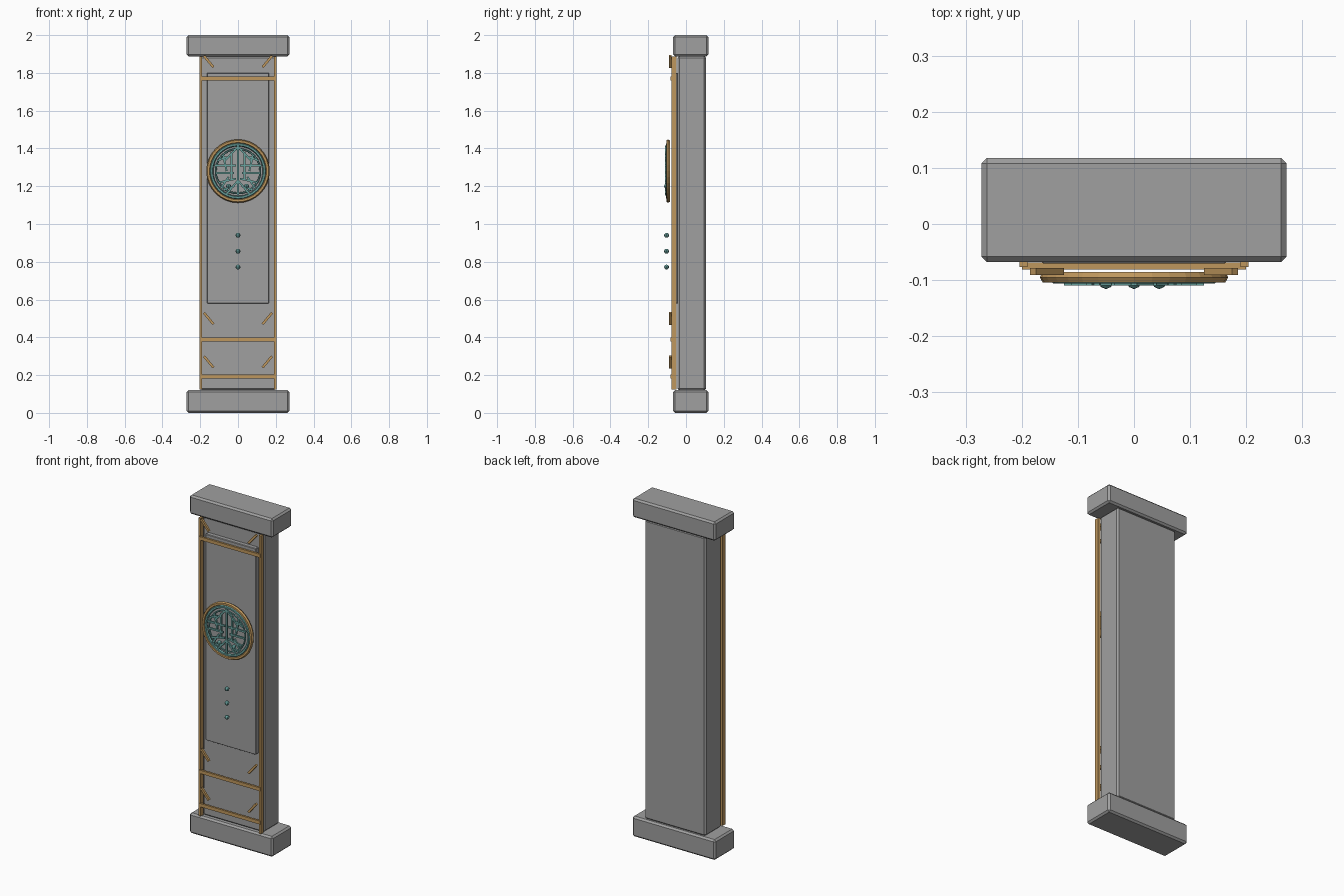
import bpy, math
from mathutils import Vector

if "Cube" in bpy.data.objects:
    bpy.data.objects.remove(bpy.data.objects["Cube"])


def material(name, rgb):
    m = bpy.data.materials.new(name)
    m.diffuse_color = (*rgb, 1)
    m.use_nodes = True
    m.node_tree.nodes["Principled BSDF"].inputs["Base Color"].default_value = m.diffuse_color
    return m


STONE = material("grey_stone", (0.35, 0.35, 0.35))
GOLD = material("aged_gold", (0.52, 0.31, 0.11))
TEAL = material("teal_inlay", (0.14, 0.36, 0.34))


def box(name, x0, x1, y0, y1, z0, z1, mat, bevel=0.0, angle=0.0):
    """Box from its extents, turned about y, with an optional flat chamfer."""
    bpy.ops.mesh.primitive_cube_add(
        size=1, location=((x0 + x1) / 2, (y0 + y1) / 2, (z0 + z1) / 2))
    o = bpy.context.object
    o.name = name
    o.scale = (x1 - x0, y1 - y0, z1 - z0)
    bpy.ops.object.transform_apply(location=False, rotation=False, scale=True)
    o.rotation_euler.y = angle
    o.data.materials.append(mat)
    if bevel:
        b = o.modifiers.new("chamfer", "BEVEL")
        b.width, b.segments = bevel, 1
    return o


def bar(name, a, b, width, y0, y1, mat):
    """Flat bar between two (x, z) points."""
    a, b = Vector(a), Vector(b)
    c, d = (a + b) / 2, b - a
    h = d.length / 2
    return box(name, c.x - h, c.x + h, y0, y1, c.y - width / 2, c.y + width / 2,
               mat, angle=-math.atan2(d.y, d.x))


def ring(name, radius, tube, y, mat):
    bpy.ops.mesh.primitive_torus_add(
        major_radius=radius, minor_radius=tube, major_segments=32,
        minor_segments=6, location=(0, y, CZ), rotation=(math.pi / 2, 0, 0))
    o = bpy.context.object
    o.name = name
    o.data.materials.append(mat)


# Stone body: base, cap, shaft and raised front panel
box("base_block", -0.272, 0.272, -0.068, 0.118, 0, 0.12, STONE, 0.01)
box("cap_block", -0.272, 0.272, -0.068, 0.118, 1.888, 2.0, STONE, 0.01)
box("shaft", -0.2, 0.2, -0.045, 0.105, 0.118, 1.89, STONE, 0.01)
box("front_panel", -0.165, 0.165, -0.07, -0.04, 0.58, 1.80, STONE, 0.003)

# Gold trim: edge strips, cross bands and corner accents
for s in (-1, 1):
    box("edge_strip", s * 0.197 - 0.007, s * 0.197 + 0.007, -0.077, -0.051,
        0.125, 1.888, GOLD)
    for z in (0.27, 0.50, 1.86):
        bar("corner_accent", (s * 0.13, z - 0.03), (s * 0.18, z + 0.03),
            0.013, -0.091, -0.078, GOLD)
for z in (0.192, 0.389, 1.77):
    box("cross_band", -0.2, 0.2, -0.081, -0.069, z - 0.01, z + 0.01, GOLD)

# Medallion rings
CZ = 1.28
ring("medallion_rim", 0.157, 0.011, -0.095, GOLD)
ring("medallion_inner_ring", 0.14, 0.009, -0.098, TEAL)
ring("medallion_fine_ring", 0.118, 0.005, -0.1, TEAL)

# Abstract lattice inside the medallion: mirrored bars plus a centre spine
lattice = [
    ((0.0, 0.13), (0.07, 0.055)), ((0.01, 0.03), (0.125, 0.03)),
    ((0.02, -0.01), (0.12, -0.01)), ((0.035, 0.10), (0.035, -0.05)),
    ((0.08, 0.09), (0.06, 0.0)), ((0.01, -0.04), (0.10, -0.06)),
    ((0.0, -0.05), (0.06, -0.12)), ((0.05, -0.03), (0.09, -0.09)),
    ((0.06, 0.075), (0.11, 0.055)), ((0.02, -0.08), (0.08, -0.10)),
]
bar("lattice_spine", (0, CZ - 0.13), (0, CZ + 0.135), 0.011, -0.11, -0.1, TEAL)
for s in (-1, 1):
    for (ax, az), (bx, bz) in lattice:
        bar("lattice_bar", (s * ax, CZ + az), (s * bx, CZ + bz),
            0.01, -0.11, -0.1, TEAL)

# Small studs: three below the medallion, two on the lattice
for x, z in ((0, 0.94), (0, 0.856), (0, 0.772), (-0.05, 1.2), (0.045, 1.2)):
    bpy.ops.mesh.primitive_uv_sphere_add(
        segments=8, ring_count=6, radius=0.013, location=(x, -0.103, z))
    bpy.context.object.name = "stud"
    bpy.context.object.data.materials.append(TEAL)
